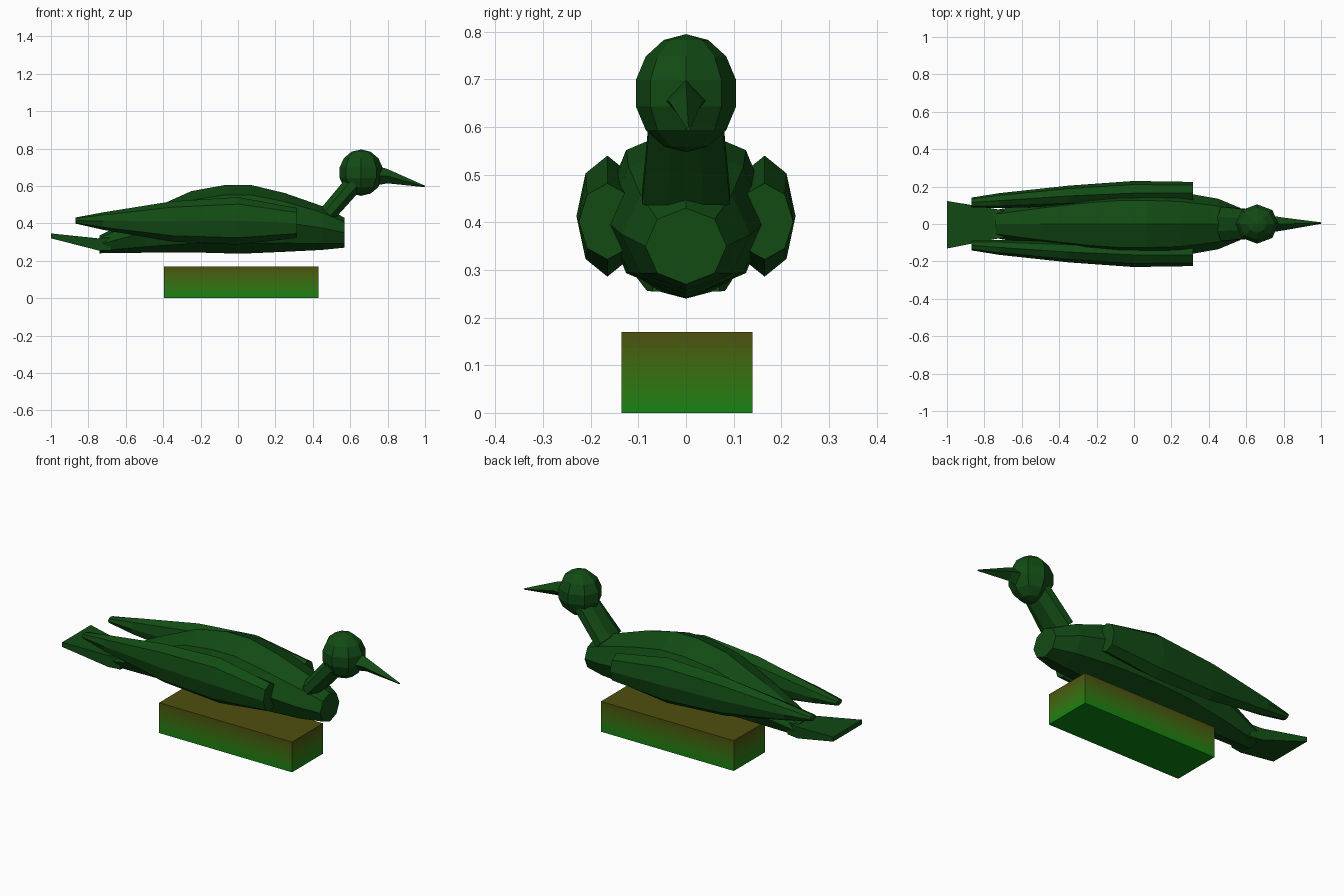
import bpy, bmesh
from math import sin, cos, pi, radians
from mathutils import Vector, Matrix

if "Cube" in bpy.data.objects:
    bpy.data.objects.remove(bpy.data.objects["Cube"])


def material(name, rgb):
    m = bpy.data.materials.new(name)
    m.diffuse_color = (*rgb, 1)
    m.use_nodes = True
    m.node_tree.nodes["Principled BSDF"].inputs["Base Color"].default_value = m.diffuse_color
    return m


GREEN = material("dark_green", (0.006, 0.07, 0.007))


def finish(name, bm, mats):
    bmesh.ops.recalc_face_normals(bm, faces=bm.faces)
    me = bpy.data.meshes.new(name)
    bm.to_mesh(me)
    bm.free()
    for m in mats:
        me.materials.append(m)
    ob = bpy.data.objects.new(name, me)
    bpy.context.collection.objects.link(ob)
    return ob


def loft(name, sections, sides, phase=0.0, tilt=0.0):
    """Skin rings given as (x, y, z, half_width, half_height); tilt turns rings about y."""
    bm = bmesh.new()
    rot = Matrix.Rotation(tilt, 3, 'Y')
    rings = []
    for x, y, z, ry, rz in sections:
        ring = []
        for i in range(sides):
            a = phase + 2 * pi * i / sides
            ring.append(bm.verts.new(Vector((x, y, z)) + rot @ Vector((0, ry * cos(a), rz * sin(a)))))
        rings.append(ring)
    for r, s in zip(rings, rings[1:]):
        for i in range(sides):
            j = (i + 1) % sides
            bm.faces.new((r[i], r[j], s[j], s[i]))
    bm.faces.new(rings[0])
    bm.faces.new(rings[-1])
    return finish(name, bm, [GREEN])


# Body: faceted barrel, from (x, half width, bottom, top)
profile = [(-0.74, 0.075, 0.24, 0.335), (-0.5, 0.12, 0.243, 0.46), (-0.25, 0.16, 0.245, 0.572),
           (-0.07, 0.178, 0.24, 0.605), (0.07, 0.178, 0.24, 0.605), (0.25, 0.17, 0.248, 0.562),
           (0.45, 0.135, 0.258, 0.492), (0.57, 0.085, 0.27, 0.43)]
loft("body", [(x, 0, (b + t) / 2, w, (t - b) / 2) for x, w, b, t in profile], 8, pi / 2)

# Folded wings, mirrored across the body
wing = loft("wings", [(0.315, 0.165, 0.402, 0.06, 0.08), (0.0, 0.165, 0.413, 0.065, 0.127),
                      (-0.35, 0.15, 0.41, 0.055, 0.108), (-0.72, 0.125, 0.412, 0.04, 0.047),
                      (-0.87, 0.115, 0.415, 0.026, 0.016)], 8)
mod = wing.modifiers.new("mirror", 'MIRROR')
mod.use_axis = (False, True, False)

# Tail: flat fan of four sides
k = 2 ** 0.5
loft("tail", [(-0.68, 0, 0.29, 0.07 * k, 0.035 * k), (-0.75, 0, 0.288, 0.082 * k, 0.032 * k),
              (-1.0, -0.004, 0.333, 0.127 * k, 0.013 * k)], 4, pi / 4)

# Neck
loft("neck", [(0.48, 0, 0.452, 0.1, 0.05), (0.63, 0, 0.625, 0.082, 0.055)], 8, pi / 8, radians(-46))

# Head
bm = bmesh.new()
bmesh.ops.create_uvsphere(bm, u_segments=8, v_segments=7, radius=1)
bmesh.ops.transform(bm, verts=bm.verts, matrix=Matrix.Translation((0.658, 0, 0.671))
                    @ Matrix.Diagonal((0.118, 0.108, 0.124, 1)))
finish("head", bm, [GREEN])

# Beak
loft("beak", [(0.75, 0, 0.655, 0.042, 0.05), (0.8, 0, 0.652, 0.034, 0.038),
              (1.0, 0.005, 0.597, 0.004, 0.004)], 4)

# Base block, banded from green at the foot to brown at the top
BANDS = 10
low, high = Vector((0.005, 0.24, 0.006)), Vector((0.08, 0.078, 0.005))
mats = [material(f"base_band_{i}", low.lerp(high, (i + 0.5) / BANDS)) for i in range(BANDS)]
mats += [material("base_top", high), material("base_bottom", low)]
bm = bmesh.new()
corners = [(-0.395, -0.135), (0.43, -0.135), (0.43, 0.14), (-0.395, 0.14)]
rings = [[bm.verts.new((x, y, 0.17 * i / BANDS)) for x, y in corners] for i in range(BANDS + 1)]
for b in range(BANDS):
    for i in range(4):
        j = (i + 1) % 4
        bm.faces.new((rings[b][i], rings[b][j], rings[b + 1][j], rings[b + 1][i])).material_index = b
bm.faces.new(rings[-1]).material_index = BANDS
bm.faces.new(rings[0]).material_index = BANDS + 1
finish("base", bm, mats)
